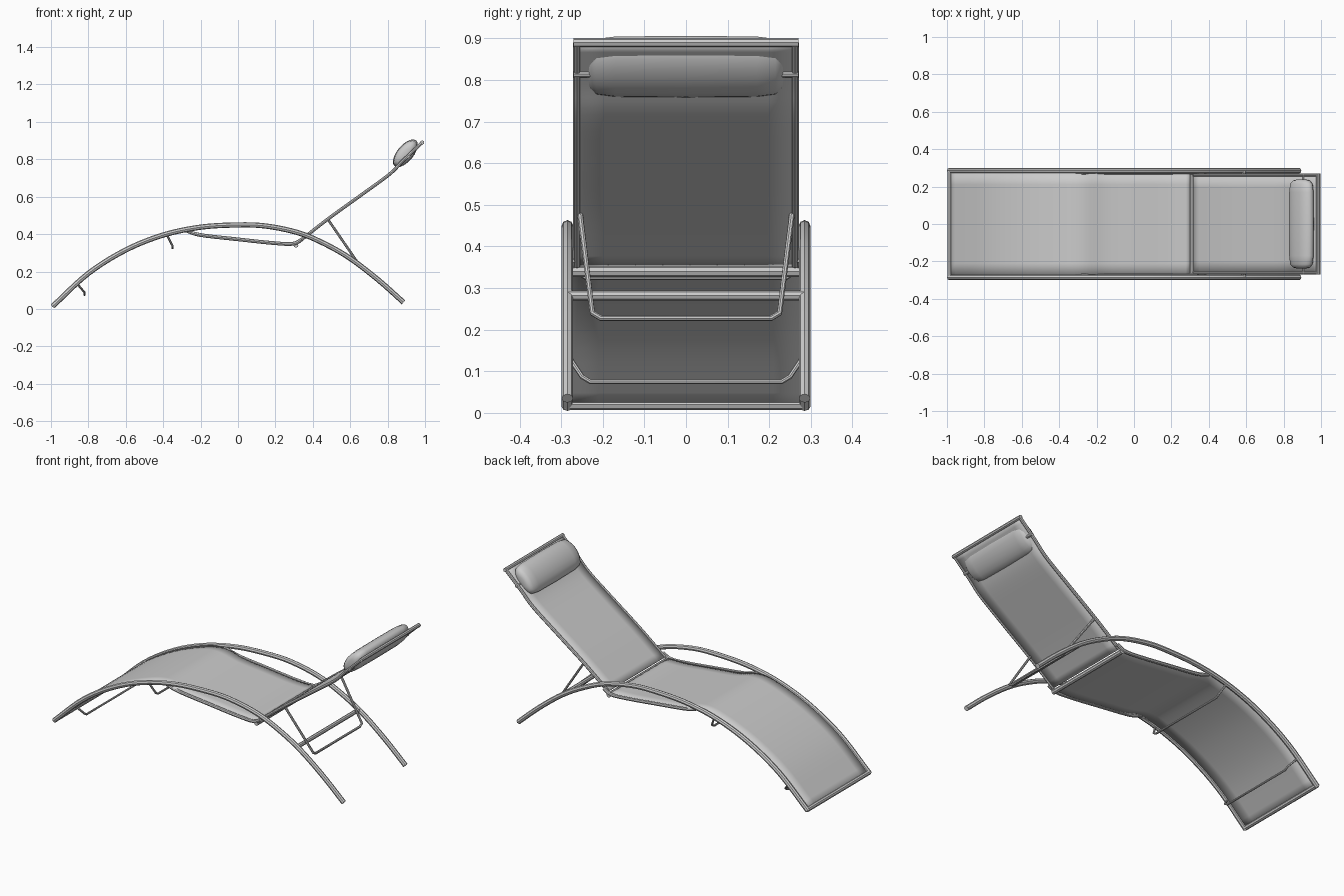
import bpy, bmesh, math
from mathutils import Vector

if "Cube" in bpy.data.objects:
    bpy.data.objects.remove(bpy.data.objects["Cube"])


def smooth_path(pts, n=5):
    """Catmull-Rom interpolation through the given points."""
    p = [Vector(q) for q in pts]
    p = [2 * p[0] - p[1]] + p + [2 * p[-1] - p[-2]]
    out = []
    for i in range(1, len(p) - 2):
        a, b, c, d = p[i - 1:i + 3]
        for k in range(n):
            t = k / n
            out.append(0.5 * (2 * b + (c - a) * t + (2 * a - 5 * b + 4 * c - d) * t * t
                              + (3 * b - a - 3 * c + d) * t ** 3))
    return out + [p[-2]]


def finish(ob):
    bpy.ops.object.select_all(action='DESELECT')
    ob.select_set(True)
    bpy.context.view_layer.objects.active = ob
    if ob.type == 'CURVE':
        bpy.ops.object.convert(target='MESH')
        ob = bpy.context.object
    bpy.ops.object.shade_smooth_by_angle(angle=math.radians(40))
    return ob


def tube(name, pts, r):
    cu = bpy.data.curves.new(name, 'CURVE')
    cu.dimensions = '3D'
    cu.bevel_depth, cu.bevel_resolution, cu.use_fill_caps = r, 2, True
    sp = cu.splines.new('POLY')
    sp.points.add(len(pts) - 1)
    for s, q in zip(sp.points, pts):
        s.co = (*q, 1)
    ob = bpy.data.objects.new(name, cu)
    bpy.context.collection.objects.link(ob)
    return finish(ob)


def mesh_from_rings(name, rings, closed=False):
    bm = bmesh.new()
    vs = [[bm.verts.new(q) for q in ring] for ring in rings]
    m = len(vs[0])
    for a, b in zip(vs, vs[1:]):
        for j in range(m if closed else m - 1):
            k = (j + 1) % m
            bm.faces.new((a[j], a[k], b[k], b[j]))
    if closed:
        bm.faces.new(vs[0])
        bm.faces.new(vs[-1])
    bmesh.ops.recalc_face_normals(bm, faces=bm.faces)
    me = bpy.data.meshes.new(name)
    bm.to_mesh(me)
    bm.free()
    ob = bpy.data.objects.new(name, me)
    bpy.context.collection.objects.link(ob)
    return ob


def fabric(name, profile, half_width):
    ob = mesh_from_rings(name, [[(x, half_width * s / 4, z) for s in range(-4, 5)]
                                for x, z in profile])
    mod = ob.modifiers.new("thickness", 'SOLIDIFY')
    mod.thickness, mod.offset = 0.008, 0
    return finish(ob)


# Profiles in the side plane (x, z)
arch = smooth_path([(-0.99, 0.015), (-0.8, 0.19), (-0.6, 0.315), (-0.4, 0.395), (-0.2, 0.437),
                    (0, 0.449), (0.15, 0.443), (0.32, 0.408), (0.46, 0.35), (0.6, 0.27),
                    (0.75, 0.155), (0.885, 0.035)])
rail = smooth_path([(-0.28, 0.42), (-0.2, 0.395), (0, 0.372), (0.18, 0.353), (0.29, 0.348), (0.34, 0.37)])
back = smooth_path([(0.32, 0.355), (0.48, 0.48), (0.66, 0.61), (0.81, 0.72), (0.88, 0.79), (0.985, 0.89)])
legs = smooth_path([(-0.99, 0.015), (-0.8, 0.19), (-0.6, 0.315), (-0.4, 0.395), (-0.28, 0.415),
                    (-0.15, 0.388), (0, 0.372), (0.18, 0.353), (0.3, 0.35)])

# Side tubes, mirrored left and right
for s, side in ((-1, "right"), (1, "left")):
    tube(f"arched_frame_{side}", [(x, 0.285 * s, z) for x, z in arch], 0.014)
    tube(f"seat_rail_{side}", [(x, 0.274 * s, z) for x, z in rail], 0.01)
    tube(f"back_rail_{side}", [(x, 0.262 * s, z) for x, z in back], 0.009)

# Fabric sling
fabric("seat_sling", legs, 0.28)
fabric("back_sling", back, 0.262)

# Cross bars
for name, x, z, w, r in (("foot_bar", -0.985, 0.02, 0.29, 0.013),
                         ("hinge_bar", 0.31, 0.34, 0.275, 0.013),
                         ("rear_bar", 0.585, 0.282, 0.285, 0.012),
                         ("head_bar", 0.985, 0.89, 0.27, 0.011),
                         ("pillow_bar", 0.91, 0.815, 0.27, 0.009)):
    tube(name, [(x, -w, z), (x, w, z)], r)

# Bent rods under the sling and the backrest prop
def bent_rod(name, top, low, w_top, w_low, r):
    side = [(top[0], w_top, top[1]), (low[0], w_low + 0.01, low[1] + 0.012), (low[0], w_low - 0.01, low[1])]
    tube(name, side + [(x, -y, z) for x, y, z in reversed(side)], r)


bent_rod("foot_brace", (-0.86, 0.135), (-0.82, 0.075), 0.282, 0.24, 0.006)
bent_rod("knee_brace", (-0.38, 0.395), (-0.35, 0.325), 0.282, 0.25, 0.006)
bent_rod("back_prop", (0.48, 0.48), (0.645, 0.228), 0.255, 0.215, 0.007)

# Head pillow: oval cross-section lofted across the width, rounded at the ends
rings = []
c, ang = Vector((0.895, 0.832)), math.radians(50)
for y, k in ((-0.238, 0.35), (-0.232, 0.7), (-0.215, 0.92), (-0.17, 1), (0, 1.02),
             (0.17, 1), (0.215, 0.92), (0.232, 0.7), (0.238, 0.35)):
    ring = []
    for i in range(20):
        t = math.tau * i / 20
        u, v = 0.088 * k * math.cos(t), 0.043 * k * math.sin(t)
        ring.append((c.x + u * math.cos(ang) - v * math.sin(ang), y,
                     c.y + u * math.sin(ang) + v * math.cos(ang)))
    rings.append(ring)
finish(mesh_from_rings("head_pillow", rings, closed=True))
